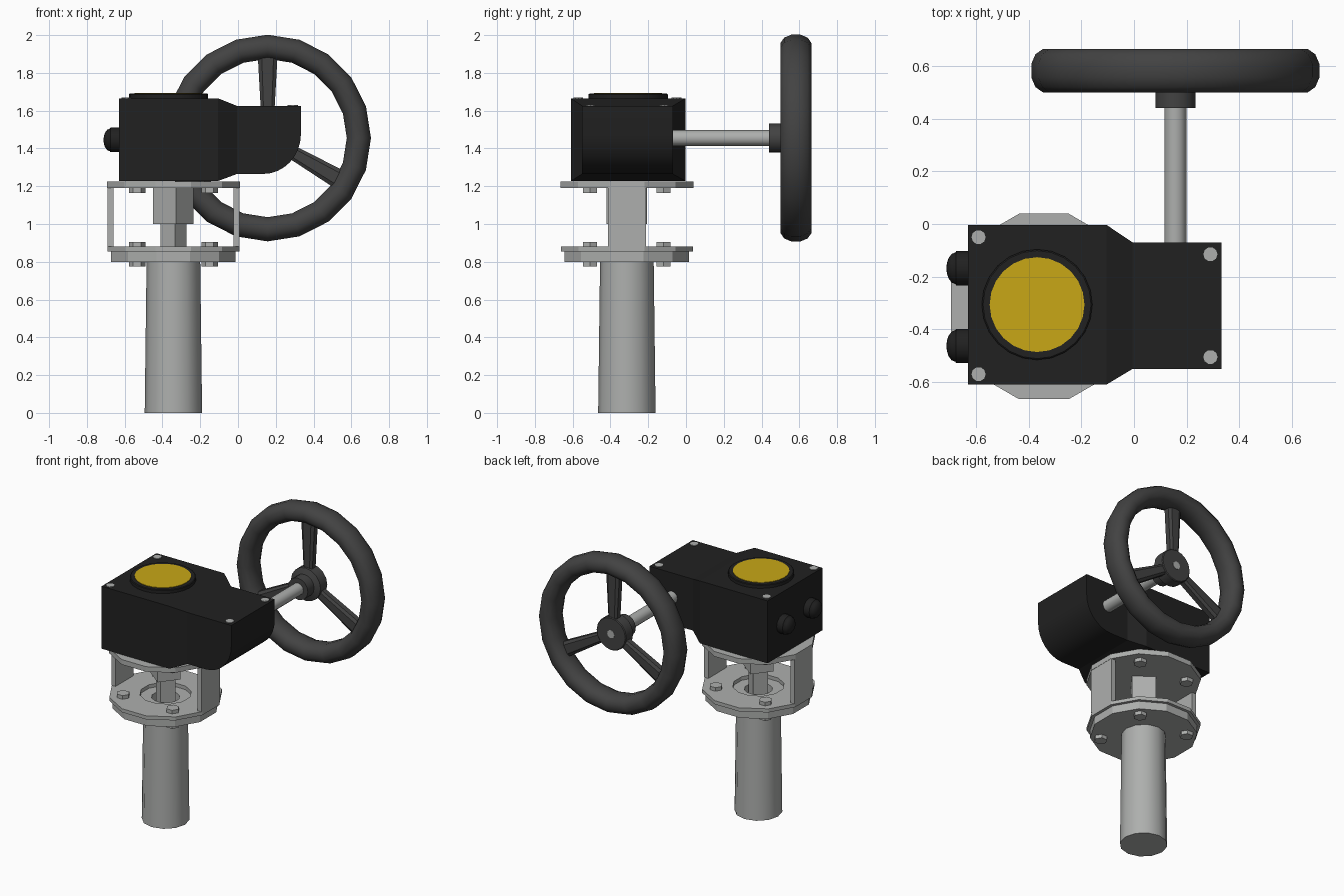
import bpy, bmesh, math
from mathutils import Matrix, Vector

if "Cube" in bpy.data.objects:
    bpy.data.objects.remove(bpy.data.objects["Cube"])

def material(name, r, g, b):
    m = bpy.data.materials.new(name)
    m.diffuse_color = (r, g, b, 1)
    m.use_nodes = True
    m.node_tree.nodes["Principled BSDF"].inputs["Base Color"].default_value = m.diffuse_color
    return m

BLACK = material("black_paint", 0.015, 0.015, 0.015)
DARK = material("dark_grey_iron", 0.055, 0.055, 0.055)
STEEL = material("light_grey_steel", 0.42, 0.43, 0.42)
YELLOW = material("yellow_indicator", 0.58, 0.39, 0.008)

UP = Matrix.Identity(4)
BACK = Matrix.Rotation(-math.pi / 2, 4, 'X')    # local z -> +y
LEFT = Matrix.Rotation(-math.pi / 2, 4, 'Y')    # local z -> -x

def finish(name, bm, mat, smooth=None):
    bmesh.ops.recalc_face_normals(bm, faces=bm.faces)
    me = bpy.data.meshes.new(name)
    bm.to_mesh(me)
    bm.free()
    me.materials.append(mat)
    ob = bpy.data.objects.new(name, me)
    bpy.context.collection.objects.link(ob)
    if smooth:
        bpy.ops.object.select_all(action='DESELECT')
        ob.select_set(True)
        bpy.context.view_layer.objects.active = ob
        bpy.ops.object.shade_smooth_by_angle(angle=math.radians(smooth))
    return ob

def loft(bm, rings, closed=False):
    """Skin a list of equal-length point rings; cap the ends unless closed."""
    vs = [[bm.verts.new(p) for p in ring] for ring in rings]
    n = len(vs[0])
    pairs = list(zip(vs, vs[1:])) + ([(vs[-1], vs[0])] if closed else [])
    for a, b in pairs:
        for i in range(n):
            j = (i + 1) % n
            bm.faces.new((a[i], a[j], b[j], b[i]))
    if not closed:
        bm.faces.new(vs[0])
        bm.faces.new(vs[-1])

def turned(name, profile, centre, mat, n=12, axis=UP, rot=0.0, smooth=None, closed=False):
    """Lathe a (radius, height) profile around an axis through centre."""
    bm = bmesh.new()
    rings = []
    for r, h in profile:
        rings.append([axis @ Vector((r * math.cos(rot + 2 * math.pi * i / n),
                                     r * math.sin(rot + 2 * math.pi * i / n), h)) + Vector(centre)
                      for i in range(n)])
    loft(bm, rings, closed)
    return finish(name, bm, mat, smooth)

def box(name, lo, hi, mat):
    bm = bmesh.new()
    loft(bm, [[(lo[0], lo[1], z), (hi[0], lo[1], z), (hi[0], hi[1], z), (lo[0], hi[1], z)]
              for z in (lo[2], hi[2])])
    return finish(name, bm, mat)

CX, CY = -0.342, -0.313          # stem axis
C = (CX, CY, 0)
HALF = math.pi / 12              # puts flats of the 12-gons on the axes
K = 1 / math.cos(HALF)

# pipe and flanges
turned("pipe", [(0.152, 0), (0.142, 0.80)], C, STEEL, 12, smooth=40)
turned("pipe_flange", [(0.09, 0.80), (0.33 * K, 0.80), (0.33 * K, 0.855), (0.09, 0.855)],
       C, STEEL, 12, rot=HALF, closed=True)
turned("bracket_lower_plate", [(0.165, 0.855), (0.35 * K, 0.855), (0.35 * K, 0.88), (0.165, 0.88)],
       C, STEEL, 12, rot=HALF, closed=True)
turned("bracket_upper_plate", [(0.352 * K, 1.19), (0.352 * K, 1.225)], C, STEEL, 12, rot=HALF)
for side, s in (("left", -1), ("right", 1)):
    xs = sorted((CX + s * 0.318, CX + s * 0.35))
    box("bracket_wall_" + side, (xs[0], CY - 0.1, 0.88), (xs[1], CY + 0.1, 1.19), STEEL)

# square stem and coupling, corner to the front
turn = math.radians(-83)
turned("stem", [(0.07, 0.79), (0.07, 1.0)], C, STEEL, 4, rot=turn)
turned("stem_coupling", [(0.108, 1.0), (0.108, 1.19)], C, STEEL, 4, rot=turn)

# hexagon bolt heads
for sx in (-1, 1):
    for sy in (-1, 1):
        p = (CX + sx * 0.192, CY + sy * 0.195, 0)
        for tag, z0, z1 in (("top", 1.165, 1.19), ("middle", 0.88, 0.905), ("bottom", 0.775, 0.80)):
            turned("bolt_" + tag, [(0.043, z0), (0.043, z1)], p, STEEL, 6)

# gearbox housing: rectangular sections along x, rounded under the nose
sections = [(-0.63, -0.61, -0.003, 1.228, 1.665), (-0.105, -0.61, -0.003, 1.228, 1.665),
            (-0.005, -0.55, -0.07, 1.265, 1.625)]
for i in range(9):
    a = math.pi / 2 * i / 8
    sections.append((0.133 + 0.2 * math.sin(a), -0.55, -0.07, 1.475 - 0.21 * math.cos(a), 1.625))
bm = bmesh.new()
loft(bm, [[(x, y0, z0), (x, y1, z0), (x, y1, z1), (x, y0, z1)] for x, y0, y1, z0, z1 in sections])
finish("gearbox_housing", bm, BLACK, 20)

# indicator cap on top
IC = (-0.368, -0.306, 0)
turned("indicator_cap", [(0.21, 1.66), (0.21, 1.686), (0.205, 1.69)], IC, BLACK, 24, smooth=30)
turned("indicator_disc", [(0.18, 1.688), (0.18, 1.693)], IC, YELLOW, 24)

# cover screws
for x, y, z in ((-0.59, -0.05, 1.665), (-0.59, -0.57, 1.665), (0.29, -0.115, 1.625), (0.29, -0.505, 1.625)):
    turned("cover_screw", [(0.027, -0.01), (0.027, 0.004)], (x, y, z), STEEL, 10)

# stop plugs on the left end
for y in (-0.168, -0.463):
    dome = [(0.06 * math.cos(a), 0.048 + 0.034 * math.sin(a))
            for a in [math.radians(d) for d in (0, 25, 50, 70, 86)]]
    turned("stop_plug", [(0.065, -0.01), (0.065, 0.045)] + dome, (-0.63, y, 1.445),
           BLACK, 12, axis=LEFT, smooth=40)

# drive shaft, with a narrower tip through the hub
W = (0.157, 0, 1.455)            # wheel axis
turned("drive_shaft", [(0.042, -0.10), (0.042, 0.48), (0.028, 0.48), (0.028, 0.608)],
       W, STEEL, 12, axis=BACK, smooth=40)

# handwheel hub and rim
turned("wheel_hub", [(0.076, 0.44), (0.076, 0.51), (0.115, 0.525), (0.115, 0.60), (0.11, 0.605)],
       W, DARK, 16, axis=BACK, smooth=35)
rim = []
for i in range(12):
    a = 2 * math.pi * (i + 0.5) / 12
    c, s = math.cos(a), math.sin(a)
    rim.append((0.483 + 0.066 * math.copysign(abs(c) ** 0.9, c),
                0.582 + 0.085 * math.copysign(abs(s) ** 0.9, s)))
turned("wheel_rim", rim, W, DARK, 20, axis=BACK, smooth=60, closed=True)

# three tapered spokes
for deg in (90, 210, 330):
    a = math.radians(deg)
    d, t = Vector((math.cos(a), 0, math.sin(a))), Vector((-math.sin(a), 0, math.cos(a)))
    bm = bmesh.new()
    rings = []
    for r, w, h in ((0.09, 0.033, 0.03), (0.45, 0.053, 0.03)):
        rings.append([Vector(W) + d * r + t * (w * u) + Vector((0, 0.568 + h * v, 0))
                      for u, v in ((-1, -0.6), (-0.6, -1), (0.6, -1), (1, -0.6),
                                   (1, 0.6), (0.6, 1), (-0.6, 1), (-1, 0.6))])
    loft(bm, rings)
    finish("wheel_spoke", bm, DARK)
